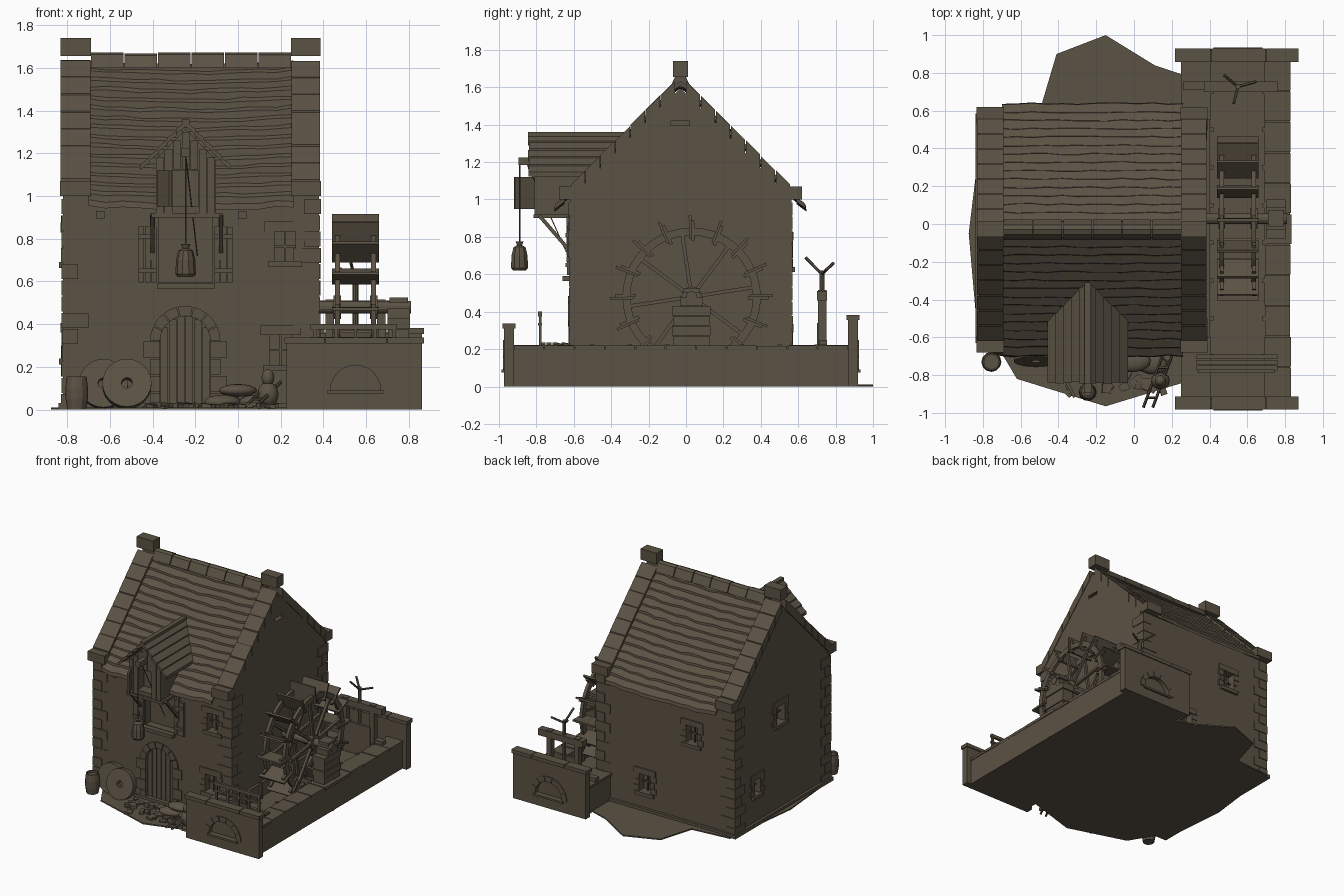
import bpy, bmesh, math, random
from mathutils import Matrix, Vector

if "Cube" in bpy.data.objects:
    bpy.data.objects.remove(bpy.data.objects["Cube"])
random.seed(4)
pi = math.pi
mat = bpy.data.materials.new("weathered brown")
mat.diffuse_color = (0.105, 0.085, 0.058, 1)
mat.use_nodes = True
mat.node_tree.nodes["Principled BSDF"].inputs["Base Color"].default_value = mat.diffuse_color
parts, I = {}, Matrix()
R = random.uniform

def part(name):
    return parts.setdefault(name, bmesh.new())

def loft(name, rings, closed=False, M=I):
    bm = part(name)
    rs = [[bm.verts.new(M @ Vector(p)) for p in r] for r in rings]
    n = len(rs[0])
    for a, b in zip(rs, rs[1:] + (rs[:1] if closed else [])):
        for i in range(n):
            bm.faces.new((a[i], a[(i + 1) % n], b[(i + 1) % n], b[i]))
    if not closed:
        bm.faces.new(rs[0]); bm.faces.new(rs[-1])

def box(name, x0, x1, y0, y1, z0, z1, M=I):
    loft(name, [[(x0, y0, z), (x1, y0, z), (x1, y1, z), (x0, y1, z)] for z in (z0, z1)], M=M)

def prism_y(name, pts, y0, y1, M=I):
    loft(name, [[(x, y, z) for x, z in pts] for y in (y0, y1)], M=M)

def prism_x(name, pts, x0, x1):
    loft(name, [[(x, y, z) for y, z in pts] for x in (x0, x1)])

def rod(name, a, b, r, n=8, rb=None):
    a, b = Vector(a), Vector(b)
    q = (b - a).to_track_quat('Z', 'Y')
    loft(name, [[c + q @ Vector((s * math.cos(2*pi*i/n + pi/4), s * math.sin(2*pi*i/n + pi/4), 0))
                 for i in range(n)] for c, s in ((a, r), (b, rb or r))])

def ring(name, c, r0, r1, h, M, n=32):
    # washer around local z
    loft(name, [[(r*math.cos(t), r*math.sin(t), z) for r, z in ((r0, -h), (r1, -h), (r1, h), (r0, h))]
                for t in [2*pi*i/n for i in range(n)]], True, Matrix.Translation(c) @ M)

def blob(name, c, s, rot=0):
    M = Matrix.Translation(c) @ Matrix.Rotation(rot, 4, 'Z') @ Matrix.Diagonal((*s, 1))
    bmesh.ops.create_uvsphere(part(name), u_segments=12, v_segments=8, radius=1, matrix=M)

def arch_pts(cx, base, spring, r, n=12):
    return [(cx - r, base)] * (base < spring) + [(cx - r*math.cos(pi*i/n), spring + r*math.sin(pi*i/n))
            for i in range(n + 1)] + [(cx + r, base)] * (base < spring)

def arch_stones(name, cx, cz, r0, r1, y0, y1, n=7, M=I):
    for i in range(n):
        a, b = pi*(i + .04)/n, pi*(i + .96)/n
        prism_y(name, [(cx + r*math.cos(t), cz + r*math.sin(t))
                       for r, t in ((r0, a), (r1, a), (r1, (a+b)/2), (r1, b), (r0, b), (r0, (a+b)/2))], y0, y1, M)

# house walls, as one gabled block
prism_x("house_walls", [(-.62, 0), (.565, 0), (.565, 1.0), (-.03, 1.595), (-.62, 1.005)], -.82, .38)
box("base_course", -.84, .3, -.63, .585, 0, .03)

# wall frames: local -y points outward
def wall(x, y, a): return Matrix.Translation((x, y, 0)) @ Matrix.Rotation(a, 4, 'Z')
FRONT, BACK = wall(0, -.62, 0), wall(0, .565, pi)
LEFT, RIGHT = wall(-.82, 0, -pi/2), wall(.38, 0, pi/2)

def window(M, u, z, w=.1, h=.14):
    s = "window_stones"
    box("wall_cutter", u-w/2, u+w/2, -.05, .06, z-h/2, z+h/2, M)
    box(s, u-w/2-.045, u+w/2+.045, -.01, .02, z+h/2, z+h/2+.045, M)
    box(s, u-w/2-.03, u+w/2+.03, -.018, .02, z-h/2-.028, z-h/2, M)
    for k in range(3):
        e = .05 if k % 2 == 0 else .03
        for q in (-1, 1):
            a, b = sorted((u + q*w/2, u + q*(w/2 + e)))
            box(s, a, b, -.007, .02, z-h/2+k*h/3+.002, z-h/2+(k+1)*h/3-.002, M)
    box("window_bars", u-.005, u+.005, .03, .04, z-h/2, z+h/2, M)
    box("window_bars", u-w/2, u+w/2, .03, .04, z-.005, z+.005, M)

for M, u, z in ((FRONT, .22, .765), (FRONT, .2, .28), (BACK, .45, .71), (BACK, .04, .22), (LEFT, 0, .76)):
    window(M, u, z)
window(LEFT, -.29, .3, .07, .12)
box("wall_cutter", -.08, .02, -.05, .04, 1.395, 1.42, RIGHT)

# arched door
prism_y("wall_cutter", arch_pts(-.247, -.05, .32, .118), -.66, -.585)
arch_stones("door_arch", -.247, .32, .118, .165, -.63, -.6)
for q in (-1, 1):
    for k in range(4):
        a, b = sorted((-.247 + q*.118, -.247 + q*(.165 + .03*(k % 2))))
        box("door_arch", a, b, -.628, -.6, k*.08 + .002, k*.08 + .078)
for i in range(6):
    x = -.365 + i*.0393
    z = .32 + math.sqrt(max(0, .118**2 - (x + .0197 + .247)**2))
    box("door_planks", x + .002, x + .0373, -.6, -.58, 0, z)

# loading opening with shutters, sill and beam ends
box("wall_cutter", -.37, -.12, -.7, -.56, .595, .9)
box("loading_sill", -.38, -.11, -.66, -.6, .565, .592)
for x0 in (-.465, -.11):
    for i in range(3):
        box("shutters", x0 + i*.029, x0 + i*.029 + .026, -.637, -.615, .595, .86 - R(0, .01))
    for z in (.64, .8):
        box("shutters", x0, x0 + .084, -.645, -.63, z, z + .02)
for x in (-.645, .02):
    box("beam_ends", x - .02, x + .02, -.628, -.6, .895, .93)

# corner stones
for cx, sx in ((-.82, 1), (.38, -1)):
    for cy, sy in ((-.62, 1), (.565, -1)):
        for k in range(13):
            lx, ly = (.12, .07) if k % 2 else (.07, .12)
            xs = sorted((cx - sx*R(.004, .008), cx + sx*lx))
            ys = sorted((cy - sy*R(.004, .008), cy + sy*ly))
            box("corner_stones", *xs, *ys, k*.076 + .003, k*.076 + .073)

# main roof: sagging shingle courses, copings, kneelers, ridge
def roof_pt(x, s, d, off): return (x, -.03 + s*d, 1.63 - d + off)
for s in (-1, 1):
    n = 15
    for k in range(n):
        d0, d1 = .665*k/n, .665*(k + 1)/n
        rings = []
        for i in range(13):
            t = i/12
            sag = -.014*(1 - (2*t - 1)**2) + R(-.002, .002)
            e = d1 + R(-.004, .006)
            rings.append([roof_pt(-.7 + .96*t, s, d, o + sag) for d, o in
                          ((d0, .002), (e, .016), (e + .004, -.008), (d0, -.02))])
        loft("roof_shingles", rings)
    for x0, x1 in ((-.83, -.69), (.25, .385)):
        for k in range(7):
            d0, d1, o = .03 + .08*k, .03 + .08*(k + 1) - .004, R(.031, .037)
            loft("gable_coping", [[roof_pt(x, s, d, f) for d, f in ((d0, o), (d1, o), (d1, -.045), (d0, -.045))]
                                  for x in (x0, x1)])
        y0, y1 = sorted((-.03 + s*.56, -.03 + s*.65))
        box("kneelers", x0 - .003, x1 + .003, y0, y1, 1.0, 1.07)
for x0, x1 in ((-.83, -.69), (.25, .385)):
    box("gable_caps", x0 - .002, x1 + .002, -.07, .012, 1.655, 1.74)
for i in range(6):
    x, j = -.69 + i*.157, R(-.004, .003)
    prism_x("ridge_tiles", [(-.085, 1.6), (-.055, 1.66 + j), (-.03, 1.67 + j), (-.005, 1.66 + j), (.025, 1.6)],
            x + .002, x + .153)

# dormer with loft door and hoist
prism_y("dormer_walls", [(-.385, .915), (-.105, .915), (-.105, 1.17), (-.245, 1.315), (-.385, 1.17)], -.8, -.38)
box("dormer_cutter", -.315, -.185, -.85, -.72, .95, 1.12)
box("dormer_sill", -.405, -.085, -.815, -.6, .9, .92)
for i in range(7):
    x = -.385 + i*.04
    z = 1.3 - abs(x + .02 + .245)
    if i in (0, 1, 5, 6): box("dormer_planks", x + .002, x + .038, -.808 - R(0, .004), -.795, .92, z)
    else: box("dormer_planks", x + .002, x + .038, -.808, -.795, 1.125, z)
leaf = Matrix.Translation((-.37, -.805, 0)) @ Matrix.Rotation(math.radians(-64), 4, 'Z')
box("loft_door_leaf", 0, .125, -.008, .008, .95, 1.12, leaf)
for s in (-1, 1):
    for k in range(5):
        a, b = .042*k, .042*(k + 1) + .003
        prism_y("dormer_roof", [(-.245 + s*d, 1.345 - d + o) for d, o in
                ((a, .004), (b, .014), (b, -.01), (a, -.02))], -.84 + R(-.006, .006), -.3)
    box("dormer_brackets", -.24 + s*.16 - .011, -.24 + s*.16 + .011, -.64, -.615, .7, .91)
    rod("dormer_brackets", (-.24 + s*.16, -.785, .915), (-.24 + s*.16, -.625, .73), .014, 4)
box("dormer_ridge", -.262, -.228, -.845, -.31, 1.338, 1.36)
box("hoist_beam", -.265, -.225, -.895, -.7, 1.185, 1.225)
rod("hoist_rope", (-.245, -.89, 1.19), (-.245, -.89, .76), .004, 6)
rod("hoist_rope", (-.245, -.85, 1.19), (-.19, -.64, .72), .003, 6)
loft("hanging_sack", [[(-.245 + r*math.cos(pi*i/5), -.89 + r*math.sin(pi*i/5), z) for i in range(10)]
     for r, z in ((.036, .62), (.048, .635), (.045, .7), (.034, .745), (.014, .755), (.022, .775))])

# mill race: side walls, slabs, water floor, arched end walls
box("race_walls", .695, .825, -.93, .88, 0, .2)
box("race_walls", .26, .4, -.93, .88, 0, .21)
box("race_floor", .39, .7, -.93, .88, 0, .1)
for i in range(11):
    y = -.92 + i*.1625
    box("race_slabs", .69 + R(-.003, .003), .83 + R(-.004, .003), y + .002, y + .159, .198, .22 + R(-.003, .003))
for y0, y1 in ((-.92, -.6), (.55, .87)):
    box("race_slabs", .25, .405, y0, y1, .205, .222)
for i in range(8):
    for x in (.41, .69):
        y = -.7 + i*.2
        box("race_posts", x - .01, x + .01, y - .012, y + .012, .05, .225)
for y0, y1, h, s in ((-.973, -.92, .315, -1), (.865, .92, .36, 1)):
    box("race_end_walls", .228, .862, y0, y1, 0, h)
    yf = y0 if s < 0 else y1
    prism_y("race_cutter", arch_pts(.55, .09, .09, .118), yf - .03, yf + .03)
    arch_stones("race_arches", .55, .09, .118, .16, yf - .006, yf + .006)
    box("race_arches", .42, .68, yf - .014, yf + .014, .075, .09)
    for a, b in ((.218, .405), (.41, .695), (.7, .87)):
        box("race_end_caps", a, b, y0 - .008, y1 + .008, h - .005, h + .023)

# trash rack and footbridge near the front
for i in range(3):
    box("footbridge", .33, .76, -.775 + i*.03, -.75 + i*.03, .222, .236)
for x in (.36, .46, .55, .64, .73):
    box("rack_rail", x - .008, x + .008, -.787, -.773, .1, .4)
box("rack_rail", .34, .745, -.79, -.77, .375, .4)
box("rack_rail", .34, .745, -.79, -.77, .325, .34)

# sluice gate at the back
for x in (.43, .67):
    box("sluice_posts", x - .02, x + .02, .705, .75, .08, .515)
box("sluice_beam", .37, .76, .7, .755, .46, .51)
box("sluice_gate", .44, .66, .7, .72, .1, .34)
box("sluice_gate", .26, .76, .71, .755, .222, .25)
rod("sluice_spindle", (.55, .727, .3), (.55, .727, .62), .014)
for k in range(3):
    t = k*2*pi/3 + .3
    rod("sluice_handle", (.55, .727, .6), (.55 + .1*math.cos(t), .727 + .09*math.sin(t), .63 + .03*k), .008, 6)

# water wheel
C = Vector((.55, .03, .48))
ry = Matrix.Rotation(pi/2, 4, 'Y')
for x in (.465, .635):
    ring("wheel_rims", (x, .03, .48), .328, .37, .012, ry, 40)
    ring("wheel_hubs", (x, .03, .48), .02, .055, .018, ry, 12)
    for k in range(8):
        t = k*pi/4 + .15
        d = Vector((0, math.cos(t), math.sin(t)))
        o = Vector((x - .55, 0, 0))
        rod("wheel_spokes", C + o + d*.04, C + o + d*.335, .014, 4)
for k in range(16):
    M = Matrix.Translation(C) @ Matrix.Rotation(k*pi/8 + .02, 4, 'X')
    box("wheel_paddles", -.11, .11, -.007, .007, .31, .435, M)
    for x in (-.085, .085):
        box("paddle_pegs", x - .01, x + .01, .005, .022, .3, .41, M)
rod("wheel_axle", (.36, .03, .48), (.81, .03, .48), .03, 12)
for k in range(4):
    e = .006*(k % 2)
    box("axle_pier", .705 - e, .8 + e, -.07 - e, .125 + e, .22 + k*.053, .27 + k*.053)
box("axle_bearing", .7, .805, -.03, .09, .43, .475)
box("axle_bearing", .71, .795, -.015, .075, .5, .525)

# millstones, barrel, sacks, cart poles, cobbles
for x, y, a in ((-.63, -.66, -10), (-.52, -.705, -14)):
    ring("millstones", (x, y, .12), .025, .115, .024, Matrix.Rotation(math.radians(90 + a), 4, 'X'), 24)
loft("barrel", [[(-.755 + r*math.cos(pi*i/6), -.73 + r*math.sin(pi*i/6), z) for i in range(12)]
     for r, z in ((.044, 0), (.052, .05), (.053, .1), (.046, .155), (.038, .155), (.038, .14))])
for x, y, z, s, a in ((-.07, -.74, .035, (.09, .055, .035), .2), (.09, -.74, .035, (.09, .055, .035), -.2),
                      (.0, -.73, .09, (.09, .055, .03), .1), (.14, -.83, .07, (.05, .045, .06), 0),
                      (.14, -.83, .15, (.03, .03, .04), 0)):
    blob("grain_sacks", (x, y, z), s, a)
for x in (.05, .1):
    rod("cart_poles", (x, -.97, .03), (x + .1, -.7, .13), .008, 6)
for k in range(3):
    rod("cart_poles", (.07 + k*.03, -.92 + k*.08, .05 + k*.03), (.12 + k*.03, -.92 + k*.08, .05 + k*.03), .007, 6)
for i in range(60):
    x, y, s = R(-.45, .2), R(-.9, -.65), R(.015, .035)
    M = Matrix.Translation((x, y, .012)) @ Matrix.Rotation(R(0, 3), 4, 'Z') @ Matrix.Rotation(R(-.15, .15), 4, 'X')
    box("cobbles", -s, s, -s*.7, s*.7, -.006, R(.004, .022), M)

# ground plate
g = [(-.84, .24), (-.875, -.05), (-.84, -.45), (-.62, -.82), (-.15, -.965), (.26, -.84), (.7, -.5), (.83, 0),
     (.7, .55), (.26, .79), (.11, .84), (-.15, 1.0), (-.41, .9), (-.49, .63), (-.8, .6)]
loft("ground", [[(x, y, z) for x, y in g] for z in (0, .01)])

# make objects, then cut the openings
obs = {}
for name, bm in parts.items():
    bmesh.ops.recalc_face_normals(bm, faces=bm.faces)
    if name == "grain_sacks":
        for f in bm.faces: f.smooth = True
    me = bpy.data.meshes.new(name)
    bm.to_mesh(me); bm.free()
    me.materials.append(mat)
    obs[name] = bpy.data.objects.new(name, me)
    bpy.context.collection.objects.link(obs[name])
for target, cutter in (("house_walls", "wall_cutter"), ("dormer_walls", "dormer_cutter"),
                       ("race_end_walls", "race_cutter")):
    m = obs[target].modifiers.new("openings", 'BOOLEAN')
    m.object, m.operation, m.solver = obs[cutter], 'DIFFERENCE', 'EXACT'
    obs[cutter].hide_render = True
    bpy.context.view_layer.objects.active = obs[target]
    bpy.ops.object.modifier_apply(modifier=m.name)
    bpy.data.objects.remove(obs[cutter])
